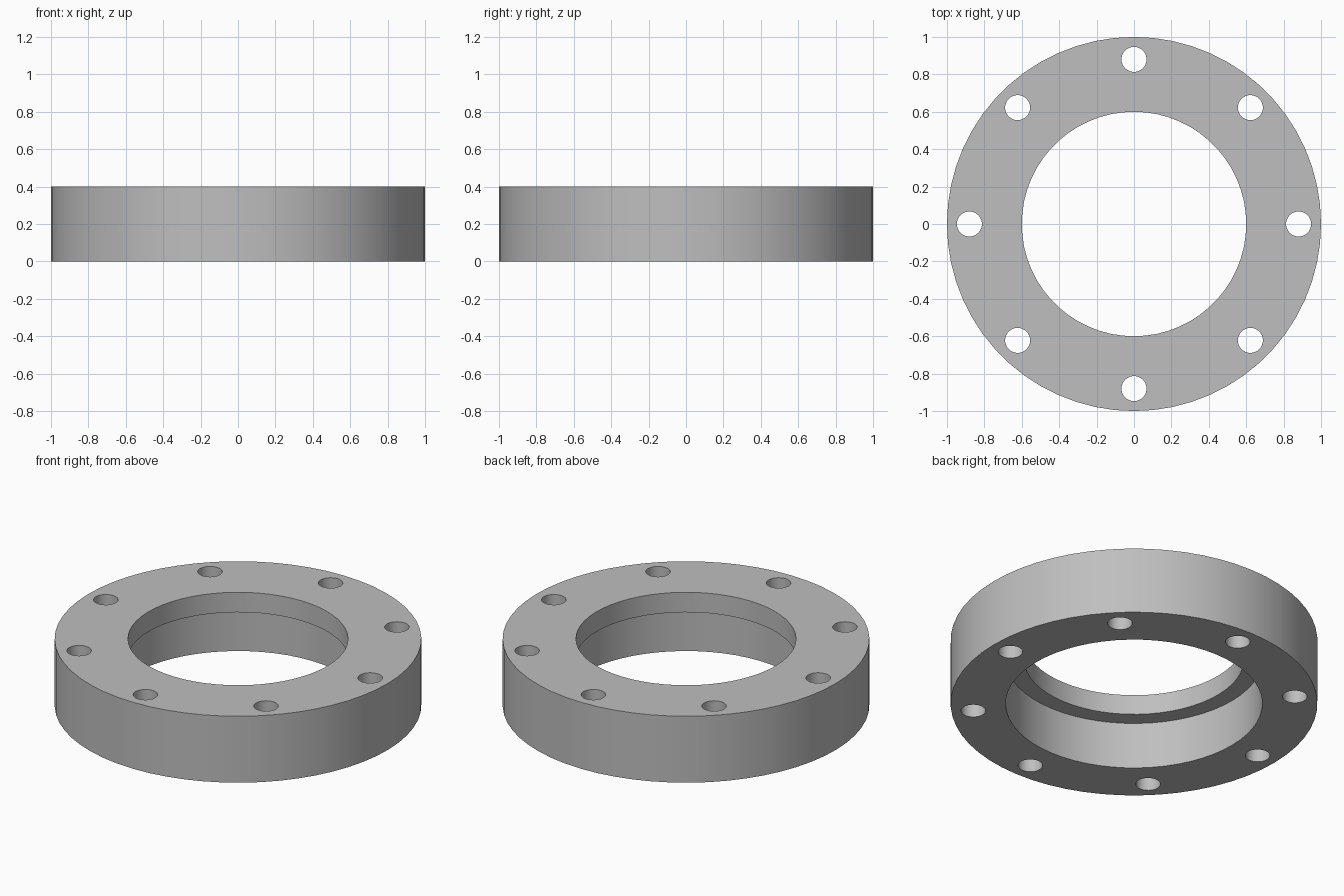
import bpy
import math

if "Cube" in bpy.data.objects:
    bpy.data.objects.remove(bpy.data.objects["Cube"], do_unlink=True)

HEIGHT = 0.4
STEP_Z = 0.28
BOLT_CIRCLE = 0.88
BOLT_RADIUS = 0.067
BOLT_COUNT = 8

# Plain grey metal
grey = bpy.data.materials.new("grey_metal")
grey.use_nodes = True
colour = (0.52, 0.52, 0.52, 1)
grey.diffuse_color = colour
grey.node_tree.nodes["Principled BSDF"].inputs["Base Color"].default_value = colour


def cylinder(name, radius, bottom, top, sides, x=0, y=0):
    bpy.ops.mesh.primitive_cylinder_add(
        vertices=sides, radius=radius, depth=top - bottom,
        location=(x, y, (bottom + top) / 2))
    obj = bpy.context.object
    obj.name = name
    obj.data.materials.append(grey)
    return obj


def cut(target, cutter):
    mod = target.modifiers.new(cutter.name, 'BOOLEAN')
    mod.operation = 'DIFFERENCE'
    mod.solver = 'EXACT'
    mod.object = cutter
    bpy.context.view_layer.objects.active = target
    bpy.ops.object.modifier_apply(modifier=mod.name)
    bpy.data.objects.remove(cutter, do_unlink=True)


# Flange ring
flange = cylinder("flange_ring", 1, 0, HEIGHT, 60)

# Stepped bore: narrow above, wide below
cut(flange, cylinder("narrow_bore", 0.6, -0.1, HEIGHT + 0.1, 60))
cut(flange, cylinder("wide_bore", 0.7, -0.1, STEP_Z, 60))

# Ring of bolt holes
for i in range(BOLT_COUNT):
    angle = math.tau * i / BOLT_COUNT
    cut(flange, cylinder("bolt_hole", BOLT_RADIUS, -0.1, HEIGHT + 0.1, 32,
                         BOLT_CIRCLE * math.cos(angle), BOLT_CIRCLE * math.sin(angle)))

# Smooth walls, sharp rims
bpy.ops.object.select_all(action='DESELECT')
flange.select_set(True)
bpy.context.view_layer.objects.active = flange
bpy.ops.object.shade_smooth_by_angle(angle=math.radians(30))
